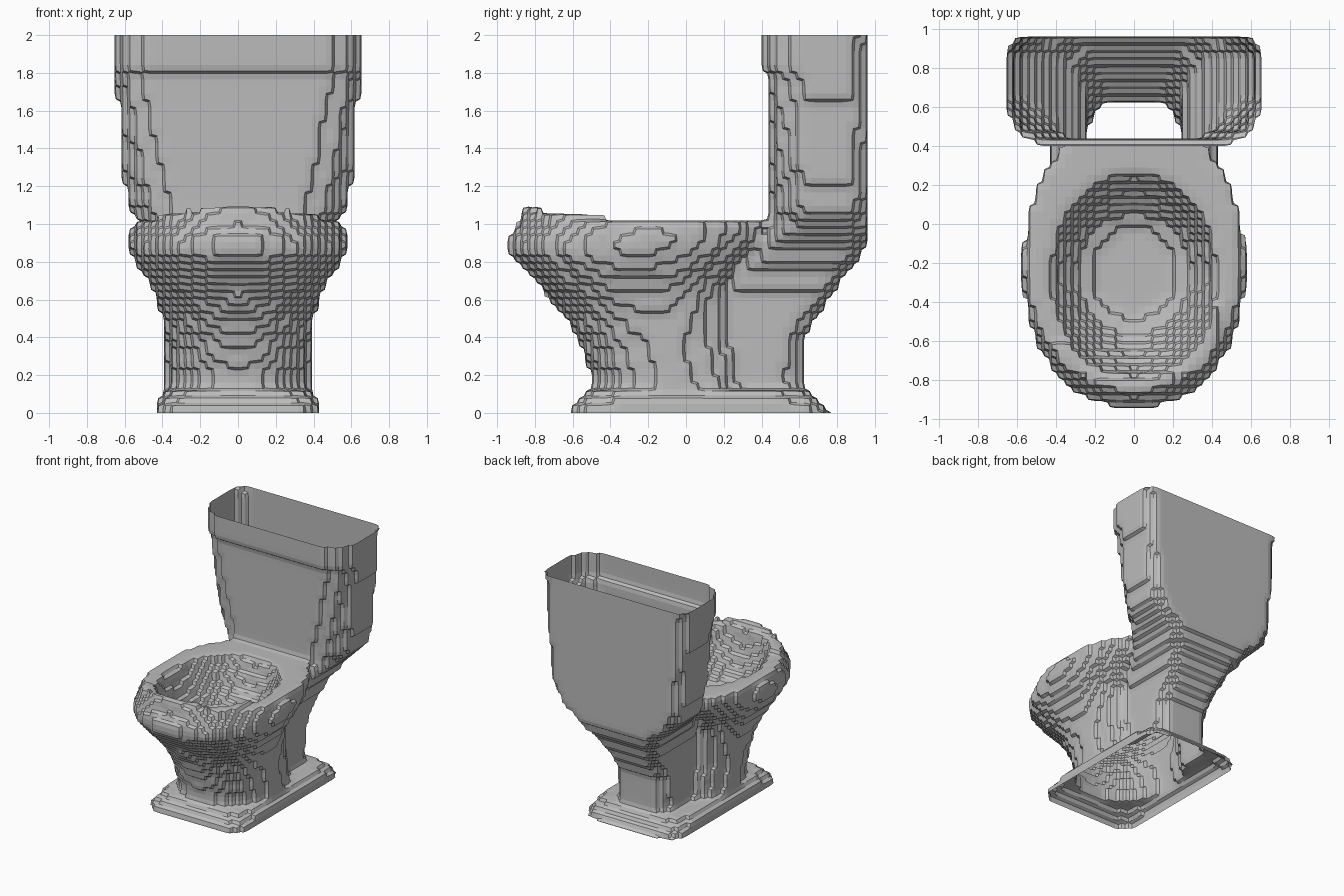
import bpy, bmesh, math
from mathutils import Vector

cube = bpy.data.objects.get("Cube")
if cube:
    bpy.data.objects.remove(cube, do_unlink=True)

grey = bpy.data.materials.new("ceramic_grey")
grey.use_nodes = True
colour = (0.5, 0.5, 0.5, 1)
grey.diffuse_color = colour
grey.node_tree.nodes["Principled BSDF"].inputs["Base Color"].default_value = colour


def loft(name, rings):
    """Closed solid through a stack of equal-length point rings."""
    bm = bmesh.new()
    loops = [[bm.verts.new(p) for p in ring] for ring in rings]
    for a, b in zip(loops, loops[1:]):
        for i in range(len(a)):
            j = (i + 1) % len(a)
            bm.faces.new((a[i], a[j], b[j], b[i]))
    bm.faces.new(loops[0][::-1])
    bm.faces.new(loops[-1])
    bmesh.ops.recalc_face_normals(bm, faces=bm.faces)
    mesh = bpy.data.meshes.new(name)
    bm.to_mesh(mesh)
    bm.free()
    obj = bpy.data.objects.new(name, mesh)
    obj.hide_render = True
    bpy.context.collection.objects.link(obj)
    return obj


def oval(z, half, front, back, power=2.15, sides=40):
    """Superellipse ring given its half width and front and back limits."""
    mid, depth = (front + back) / 2, (back - front) / 2
    ring = []
    for i in range(sides):
        c, s = math.cos(math.tau * i / sides), math.sin(math.tau * i / sides)
        ring.append((half * math.copysign(abs(c) ** (2 / power), c),
                     mid + depth * math.copysign(abs(s) ** (2 / power), s), z))
    return ring


def tank_ring(z, half, flat, front, back):
    """Flat front and back, rounded front corners, small rear chamfers."""
    right = [(flat, front), ((flat + half) / 2 + 0.035, front + 0.06),
             (half, front + 0.19), (half, back - 0.09), (half - 0.08, back)]
    pts = right + [(-x, y) for x, y in reversed(right)]
    return [(x, y, z) for x, y in pts]


# Pedestal opening into the bowl
bowl = loft("bowl_and_pedestal", [oval(*r) for r in (
    (-0.1, 0.40, -0.52, 0.41), (0.2, 0.38, -0.50, 0.37), (0.36, 0.38, -0.56, 0.335),
    (0.5, 0.40, -0.635, 0.305), (0.6, 0.435, -0.715, 0.285), (0.7, 0.485, -0.81, 0.30),
    (0.8, 0.545, -0.905, 0.38), (0.86, 0.57, -0.95, 0.44), (0.94, 0.57, -0.94, 0.53),
    (1.0, 0.555, -0.89, 0.55), (1.03, 0.54, -0.86, 0.55))])
for v in bowl.data.vertices:      # raised front lip
    if v.co.z > 1.02 and v.co.y < -0.66:
        v.co.z += 0.05

# Rear column flaring into the cistern
tank = loft("column_and_cistern", [tank_ring(*r) for r in (
    (-0.1, 0.25, 0.13, -0.1, 0.63), (0.2, 0.23, 0.12, -0.1, 0.61),
    (0.4, 0.23, 0.12, -0.05, 0.63), (0.6, 0.25, 0.14, 0.05, 0.75),
    (0.75, 0.30, 0.16, 0.2, 0.86), (0.87, 0.385, 0.2, 0.3, 0.955),
    (1.0, 0.51, 0.25, 0.42, 0.963), (1.1, 0.58, 0.28, 0.43, 0.965),
    (1.3, 0.61, 0.33, 0.43, 0.965), (1.78, 0.645, 0.45, 0.43, 0.965),
    (1.82, 0.65, 0.46, 0.405, 0.965), (2.1, 0.667, 0.48, 0.405, 0.965))])

# Spreading foot
foot = loft("foot", [oval(*r, 7) for r in (
    (-0.1, 0.45, -0.62, 0.78), (0.03, 0.44, -0.61, 0.75),
    (0.08, 0.41, -0.56, 0.69), (0.13, 0.35, -0.48, 0.62))])

# Hollow of the bowl
hollow = loft("bowl_hollow", [oval(*r) for r in (
    (0.65, 0.19, -0.44, -0.04), (0.69, 0.28, -0.56, 0.04), (0.8, 0.34, -0.66, 0.13),
    (0.92, 0.39, -0.74, 0.21), (1.03, 0.43, -0.78, 0.27), (1.3, 0.43, -0.78, 0.27))])

# Fuse the parts into one blocky, softly chamfered skin
for part, mode in ((tank, 'UNION'), (foot, 'UNION'), (hollow, 'DIFFERENCE')):
    mod = bowl.modifiers.new(part.name, 'BOOLEAN')
    mod.object, mod.operation, mod.solver = part, mode, 'EXACT'
remesh = bowl.modifiers.new("blocks", 'REMESH')
remesh.mode, remesh.octree_depth, remesh.scale = 'BLOCKS', 6, 0.92
soften = bowl.modifiers.new("chamfer", 'SMOOTH')
soften.factor, soften.iterations = 0.5, 4

bpy.context.view_layer.update()
skin = bowl.evaluated_get(bpy.context.evaluated_depsgraph_get())
bm = bmesh.new()
bm.from_mesh(skin.to_mesh())
skin.to_mesh_clear()

# Trim level with the ground and the open cistern top
for z, up in ((0, -1), (2, 1)):
    bmesh.ops.bisect_plane(bm, geom=bm.verts[:] + bm.edges[:] + bm.faces[:],
                           plane_co=Vector((0, 0, z)), plane_no=Vector((0, 0, up)),
                           clear_outer=True)
for f in bm.faces:
    f.smooth = False
    f.material_index = 0
mesh = bpy.data.meshes.new("toilet")
bm.to_mesh(mesh)
bm.free()
mesh.materials.clear()
mesh.materials.append(grey)
toilet = bpy.data.objects.new("toilet", mesh)
bpy.context.collection.objects.link(toilet)
for part in (bowl, tank, foot, hollow):
    bpy.data.objects.remove(part, do_unlink=True)
